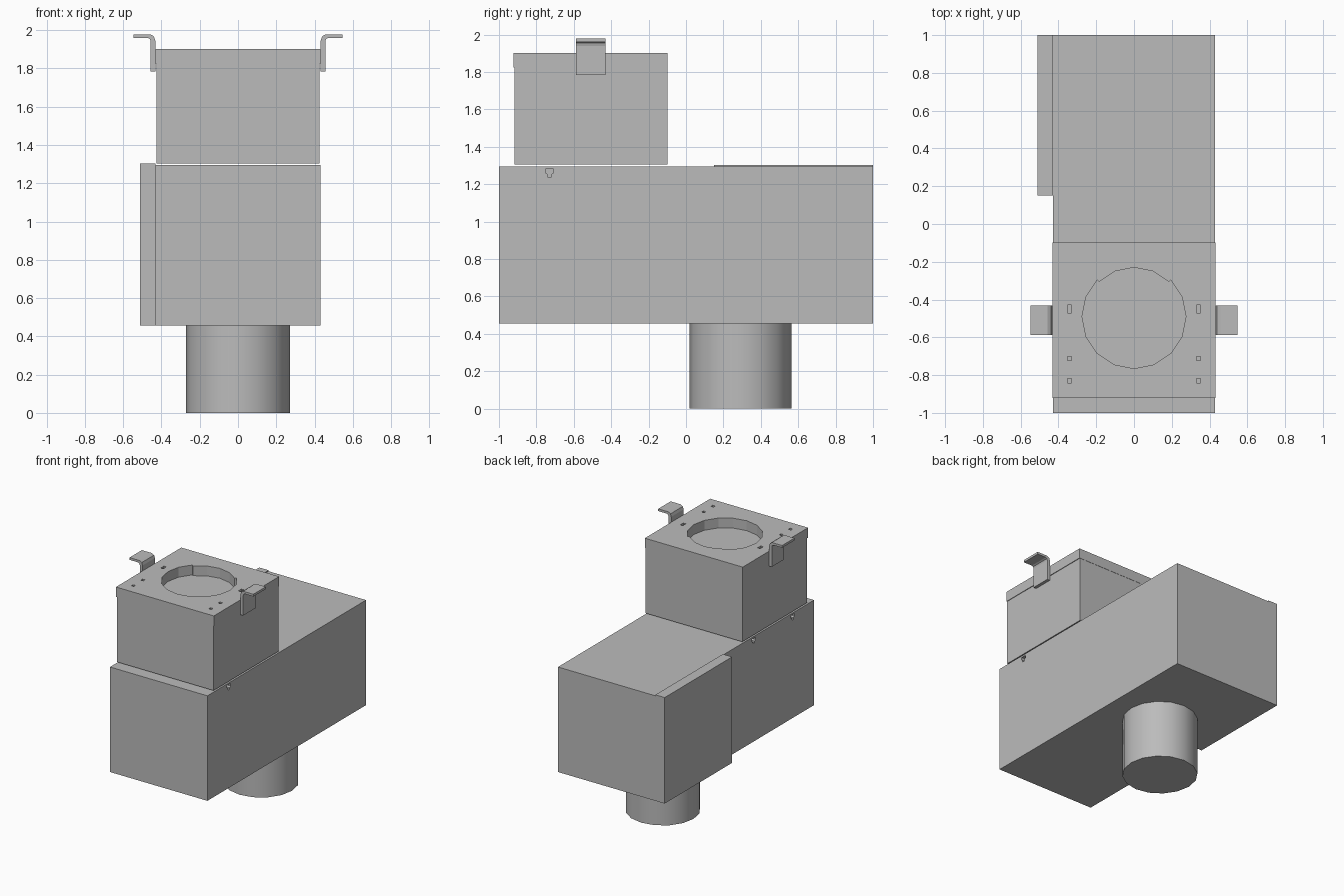
import bpy, bmesh, math
from mathutils import Vector

if "Cube" in bpy.data.objects:
    bpy.data.objects.remove(bpy.data.objects["Cube"], do_unlink=True)

GREY = (0.5, 0.5, 0.5, 1)
metal = bpy.data.materials.new("grey sheet metal")
metal.use_nodes = True
metal.diffuse_color = GREY
metal.node_tree.nodes["Principled BSDF"].inputs["Base Color"].default_value = GREY


def prism(name, points, shift):
    """Extrude a flat outline of 3D points along a vector."""
    bm = bmesh.new()
    face = bm.faces.new([bm.verts.new(p) for p in points])
    extruded = bmesh.ops.extrude_face_region(bm, geom=[face])["geom"]
    moved = [v for v in extruded if isinstance(v, bmesh.types.BMVert)]
    bmesh.ops.translate(bm, verts=moved, vec=Vector(shift))
    bmesh.ops.recalc_face_normals(bm, faces=bm.faces)
    mesh = bpy.data.meshes.new(name)
    bm.to_mesh(mesh)
    bm.free()
    mesh.materials.append(metal)
    obj = bpy.data.objects.new(name, mesh)
    bpy.context.collection.objects.link(obj)
    return obj


def box(name, x0, x1, y0, y1, z0, z1):
    outline = [(x0, y0, z0), (x1, y0, z0), (x1, y1, z0), (x0, y1, z0)]
    return prism(name, outline, (0, 0, z1 - z0))


def cut(target, cutter):
    cutter.hide_render = True
    cutter.hide_set(True)
    mod = target.modifiers.new("cut", "BOOLEAN")
    mod.operation = "DIFFERENCE"
    mod.solver = "EXACT"
    mod.object = cutter
    bpy.context.view_layer.objects.active = target
    bpy.ops.object.modifier_apply(modifier=mod.name)
    bpy.data.objects.remove(cutter, do_unlink=True)


# Housing with the offset side cover
housing = box("housing", -0.43, 0.43, -1, 1, 0.456, 1.294)
box("side_cover", -0.512, -0.43, 0.15, 1, 0.456, 1.302)

# Small keyhole openings near the top of the housing sides
keyhole = [(-0.022, 0.02), (0.022, 0.02), (0.022, 0), (0.01, -0.008),
           (0.01, -0.022), (-0.01, -0.022), (-0.01, -0.008), (-0.022, 0)]
for x, y in ((0.4, -0.73), (-0.46, -0.73), (-0.46, -0.24)):
    outline = [(x, y + a, 1.261 + b) for a, b in keyhole]
    cut(housing, prism("keyhole_cutter", outline, (0.06, 0, 0)))

# Upper chamber and its lid
box("upper_chamber", -0.427, 0.427, -0.918, -0.1, 1.304, 1.823)
lid = box("lid", -0.432, 0.432, -0.922, -0.098, 1.823, 1.902)

# Round opening: the rear arc is slightly narrower, leaving a small step
ring = []
for i in range(16):
    angle = i * math.tau / 16
    radii = [0.26] if 2 < i < 6 else [0.275]
    if i == 2:
        radii = [0.275, 0.26]
    elif i == 6:
        radii = [0.26, 0.275]
    ring += [(r * math.cos(angle), -0.49 + r * math.sin(angle), 1.8) for r in radii]
cut(lid, prism("opening_cutter", ring, (0, 0, 0.2)))

# Screw holes and slots in the lid
for x in (-0.342, 0.342):
    for y, half in ((-0.45, 0.02), (-0.712, 0.011), (-0.83, 0.011)):
        cut(lid, box("hole_cutter", x - 0.011, x + 0.011, y - half, y + half, 1.8, 2))

# Bent handles on both sides of the lid
handle = [(0.432, 1.783), (0.432, 1.945), (0.439, 1.967), (0.458, 1.978),
          (0.547, 1.978), (0.547, 1.96), (0.472, 1.96), (0.46, 1.954),
          (0.456, 1.94), (0.456, 1.783)]
for name, side in (("left_handle", 1), ("right_handle", -1)):
    prism(name, [(side * x, -0.587, z) for x, z in handle], (0, 0.156, 0))

# Round outlet pipe below
bpy.ops.mesh.primitive_cylinder_add(vertices=16, radius=0.272, depth=0.456,
                                    location=(0, 0.292, 0.228))
pipe = bpy.context.object
pipe.name = "outlet_pipe"
pipe.data.materials.append(metal)
bpy.ops.object.shade_smooth_by_angle(angle=math.radians(40))
